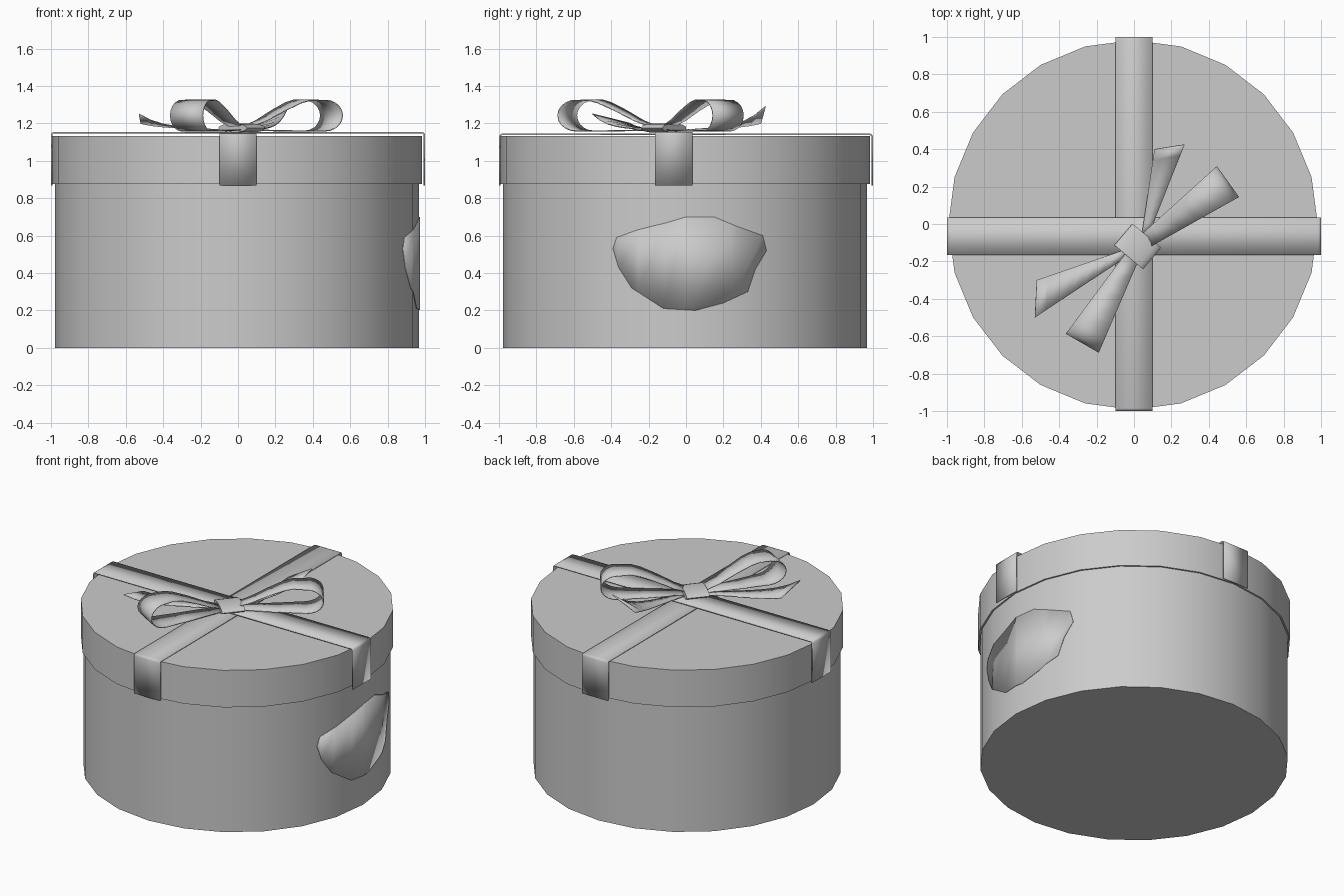
import bpy, bmesh, math
from mathutils import Vector

if "Cube" in bpy.data.objects:
    bpy.data.objects.remove(bpy.data.objects["Cube"])

GREY = (0.6, 0.6, 0.6, 1)
mat = bpy.data.materials.new("plain grey card")
mat.use_nodes = True
mat.diffuse_color = GREY
mat.node_tree.nodes["Principled BSDF"].inputs["Base Color"].default_value = GREY

CX = CY = -0.005
SIDES = 24
BODY_R = 0.973


def finish(bm, name, thickness=0, offset=0, angle=35):
    bmesh.ops.recalc_face_normals(bm, faces=bm.faces)
    mesh = bpy.data.meshes.new(name)
    bm.to_mesh(mesh)
    bm.free()
    mesh.materials.append(mat)
    mesh.shade_smooth()
    mesh.set_sharp_from_angle(angle=math.radians(angle))
    obj = bpy.data.objects.new(name, mesh)
    bpy.context.collection.objects.link(obj)
    if thickness:
        mod = obj.modifiers.new("thickness", "SOLIDIFY")
        mod.thickness = thickness
        mod.offset = offset
    return obj


def turned(name, profile):
    """Revolve a closed (radius, height) outline; radius 0 ends are capped."""
    bm = bmesh.new()
    rings = []
    for r, z in profile:
        rings.append([bm.verts.new((CX + r * math.cos(math.tau * i / SIDES),
                                    CY + r * math.sin(math.tau * i / SIDES), z))
                      for i in range(SIDES)])
    for a, b in zip(rings, rings[1:]):
        for i in range(SIDES):
            j = (i + 1) % SIDES
            bm.faces.new((a[i], a[j], b[j], b[i]))
    bm.faces.new(rings[0])
    bm.faces.new(rings[-1])
    return finish(bm, name)


def strip(name, rows, thickness=0.006, offset=0):
    """Skin a ribbon from rows of (left point, right point)."""
    bm = bmesh.new()
    pairs = [[bm.verts.new(p) for p in row] for row in rows]
    for a, b in zip(pairs, pairs[1:]):
        bm.faces.new((a[0], a[1], b[1], b[0]))
    return finish(bm, name, thickness, offset)


# Box and hollow lid
turned("box_body", [(BODY_R, 0), (BODY_R, 1.12)])
turned("lid", [(0.977, 1.12), (0.977, 0.875), (0.988, 0.875), (0.988, 1.133)])


# Ribbon bands folded over the lid
def band(name, along_x, centre, top):
    end, low, fold = 0.996, 0.868, 0.012
    half = [(end, low), (end, top - fold), (end - fold * 0.3, top - fold * 0.3), (end - fold, top)]
    path = half + [(-u, z) for u, z in reversed(half)]
    rows = []
    for u, z in path:
        sides = (centre - 0.1, centre + 0.1)
        rows.append([(u, v, z) if along_x else (v, u, z) for v in sides])
    strip(name, rows, 0.008)


band("ribbon_band_side_to_side", True, -0.065, 1.151)
band("ribbon_band_front_to_back", False, 0.0, 1.141)


# Bow loops: teardrop path of (distance, height), widening outward
def loop(name, start, end):
    start, end = Vector(start), Vector(end)
    length = (end - start).length
    d = (end - start).normalized()
    side = Vector((-d.y, d.x))
    path = [(0.03, 1.18), (0.13, 1.215), (0.24, 1.268), (0.34, 1.31), (0.4, 1.325)]
    for i in range(1, 11):
        t = math.pi * (0.5 - i / 10)
        path.append((length - 0.11 + 0.11 * math.cos(t), 1.242 + 0.083 * math.sin(t)))
    path += [(0.3, 1.16), (0.03, 1.165)]
    rows = []
    for s, z in path:
        w = 0.035 + 0.066 * min(1, s / length)
        p = start + d * s
        rows.append([(*(p + side * k), z) for k in (w, -w)])
    strip(name, rows)


loop("bow_loop_left", (0.02, -0.12), (0.5, 0.225))
loop("bow_loop_right", (0.01, -0.14), (-0.275, -0.635))


# Bow tails: flared, with one edge curling up at the tip
def tail(name, start, left, right, rise_left, rise_right):
    start, left, right = Vector(start), Vector(left), Vector(right)
    side = (left - right).normalized() * 0.02
    rows = []
    for i in range(9):
        t = i / 8
        lift = t ** 4
        wave = 0.012 * math.sin(math.pi * t)
        rows.append([(*(start + side).lerp(left, t), 1.16 + wave + rise_left * lift),
                     (*(start - side).lerp(right, t), 1.16 + wave + rise_right * lift)])
    strip(name, rows)


tail("bow_tail_back", (0.06, -0.06), (0.11, 0.4), (0.27, 0.425), 0.04, 0.13)
tail("bow_tail_front", (-0.03, -0.15), (-0.52, -0.3), (-0.53, -0.5), 0.04, 0.09)

# Knot: flattened tube wrapped round the middle of the bow
bm = bmesh.new()
axis = Vector((math.cos(math.radians(50)), math.sin(math.radians(50)), 0))
across = Vector((axis.y, -axis.x, 0))
middle = Vector((0.02, -0.12, 1.175))
ends = []
for k in (-0.075, 0.075):
    ends.append([bm.verts.new(middle + axis * k + across * 0.1 * math.cos(math.tau * i / 16)
                              + Vector((0, 0, 0.024 * math.sin(math.tau * i / 16))))
                 for i in range(16)])
for i in range(16):
    j = (i + 1) % 16
    bm.faces.new((ends[0][i], ends[0][j], ends[1][j], ends[1][i]))
for ring in ends:
    bm.faces.new(ring)
finish(bm, "bow_knot", angle=60)

# Shaped label lying on the box side, bent along the box facets
outline = [(0.05, 0.2), (0.2, 0.24), (0.33, 0.3), (0.37, 0.42), (0.43, 0.52), (0.41, 0.6),
           (0.27, 0.65), (0.15, 0.7), (0, 0.7), (-0.1, 0.67), (-0.26, 0.63), (-0.37, 0.59),
           (-0.39, 0.53), (-0.36, 0.43), (-0.29, 0.32), (-0.12, 0.21)]
bm = bmesh.new()
bm.faces.new([bm.verts.new((0, y, z)) for y, z in outline])
step = math.tau / SIDES
for n in (-1, 0, 1):
    bmesh.ops.bisect_plane(bm, geom=bm.verts[:] + bm.edges[:] + bm.faces[:],
                           plane_co=(0, BODY_R * math.sin(n * step) + CY, 0), plane_no=(0, 1, 0))
for v in bm.verts:
    y = v.co.y - CY
    n = math.floor(math.asin(y / BODY_R) / step + 1e-4)
    y0, y1 = (BODY_R * math.sin(m * step) for m in (n, n + 1))
    x0, x1 = (BODY_R * math.cos(m * step) for m in (n, n + 1))
    v.co.x = CX + x0 + (x1 - x0) * (y - y0) / (y1 - y0) + 0.002
finish(bm, "side_label", 0.004, 0)
